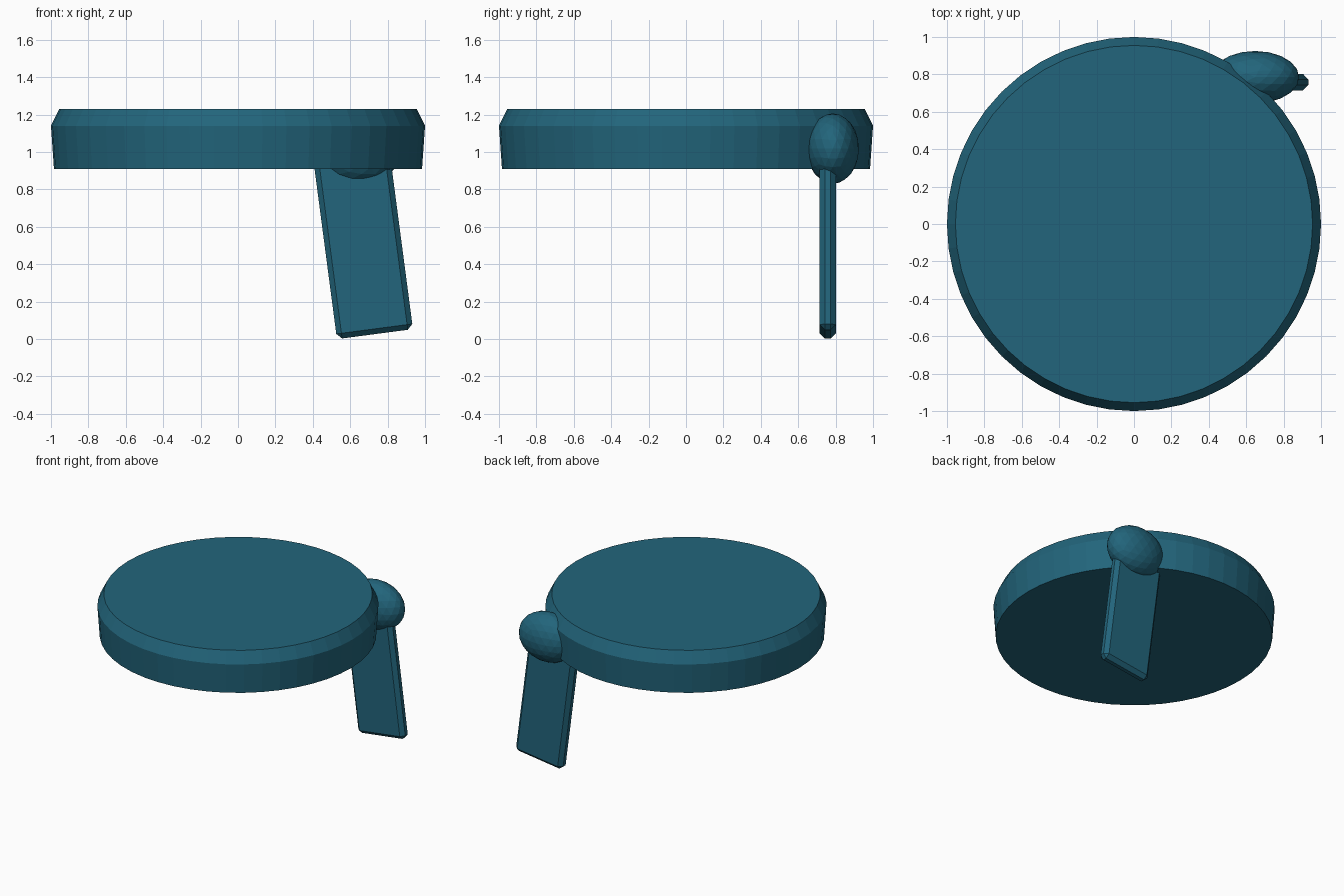
import bpy, bmesh, math
from mathutils import Matrix

if "Cube" in bpy.data.objects:
    bpy.data.objects.remove(bpy.data.objects["Cube"])

mat = bpy.data.materials.new("teal")
mat.diffuse_color = (0.016, 0.13, 0.20, 1)
mat.use_nodes = True
mat.node_tree.nodes["Principled BSDF"].inputs["Base Color"].default_value = mat.diffuse_color


def add_object(name, bm):
    bmesh.ops.recalc_face_normals(bm, faces=bm.faces)
    mesh = bpy.data.meshes.new(name)
    bm.to_mesh(mesh)
    bm.free()
    mesh.materials.append(mat)
    obj = bpy.data.objects.new(name, mesh)
    bpy.context.collection.objects.link(obj)
    return obj


# Round top: faceted disc lofted through three rings (radius, height)
SIDES = 48
bm = bmesh.new()
rings = []
for r, z in [(0.984, 0.91), (1.0, 1.14), (0.955, 1.23)]:
    rings.append([bm.verts.new((r * math.cos(2 * math.pi * i / SIDES),
                                r * math.sin(2 * math.pi * i / SIDES), z))
                  for i in range(SIDES)])
for low, high in zip(rings, rings[1:]):
    for i in range(SIDES):
        j = (i + 1) % SIDES
        bm.faces.new((low[i], low[j], high[j], high[i]))
bm.faces.new(rings[0])
bm.faces.new(rings[-1])
add_object("round_top", bm)

# Joint: stretched ball on the rim
bm = bmesh.new()
bmesh.ops.create_icosphere(bm, subdivisions=3, radius=1)
bmesh.ops.scale(bm, vec=(0.235, 0.14, 0.188), verts=bm.verts)
joint = add_object("leg_joint", bm)
joint.location = (0.648, 0.785, 1.018)

# Leg: tilted chamfered plank
bm = bmesh.new()
bmesh.ops.create_cube(bm, size=1, matrix=Matrix.Diagonal((0.41, 0.087, 1.0, 1)))
bmesh.ops.bevel(bm, geom=bm.edges[:], offset=0.028, segments=1, affect='EDGES')
leg = add_object("leg", bm)
leg.location = (0.667, 0.758, 0.522)
leg.rotation_euler = (0, math.radians(-7.5), 0)
